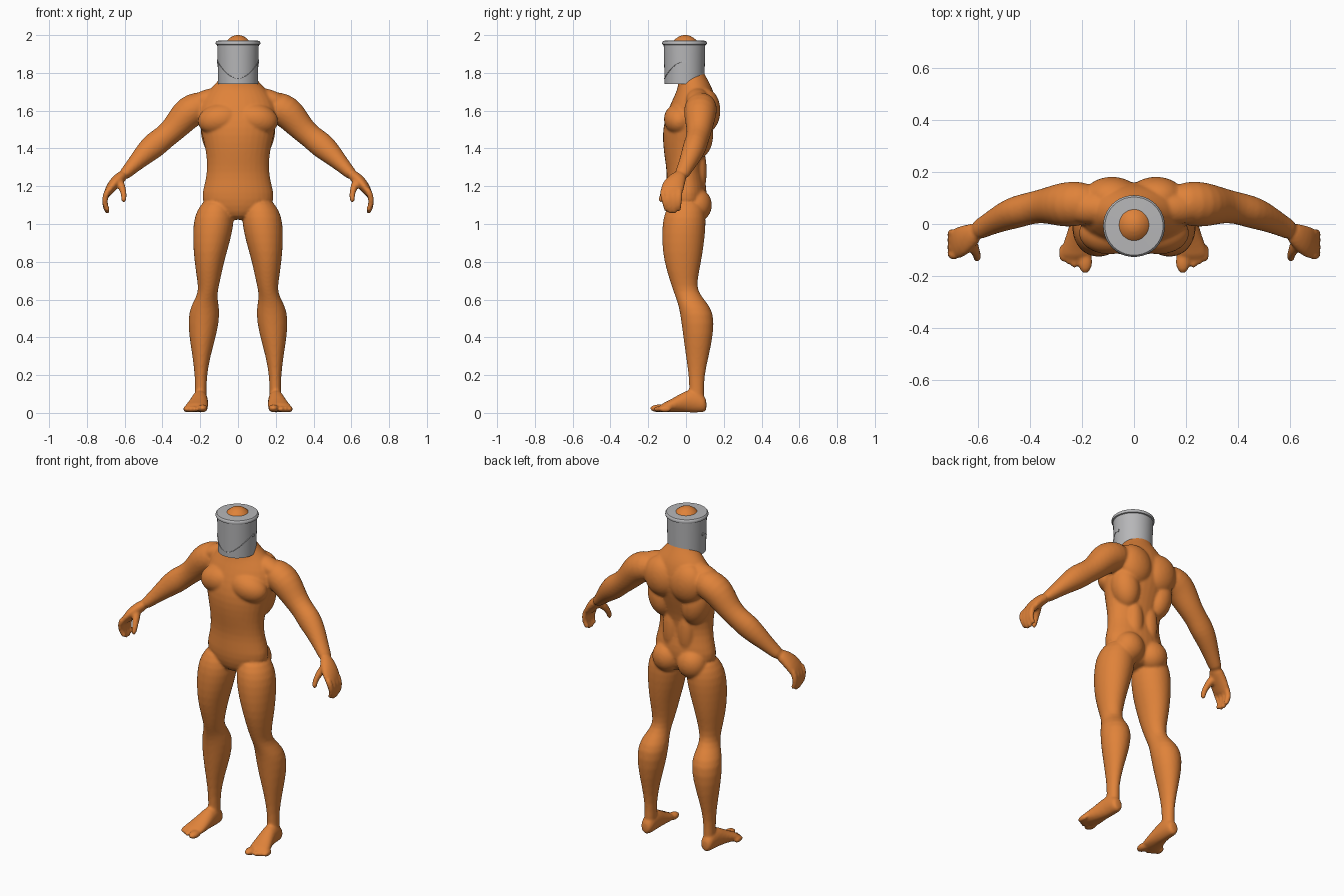
import bpy, bmesh, math
from mathutils import Vector, Matrix

cube = bpy.data.objects.get("Cube")
if cube:
    bpy.data.objects.remove(cube)


def material(name, rgb):
    mat = bpy.data.materials.new(name)
    mat.use_nodes = True
    mat.diffuse_color = (*rgb, 1)
    bsdf = next(n for n in mat.node_tree.nodes if n.type == 'BSDF_PRINCIPLED')
    bsdf.inputs["Base Color"].default_value = (*rgb, 1)
    return mat


def finish(bm, name, mat):
    bmesh.ops.recalc_face_normals(bm, faces=bm.faces[:])
    mesh = bpy.data.meshes.new(name)
    bm.to_mesh(mesh)
    bm.free()
    mesh.materials.append(mat)
    obj = bpy.data.objects.new(name, mesh)
    bpy.context.collection.objects.link(obj)
    return obj


def bridge(bm, loops, closed=False):
    """Skin a list of equal vertex loops."""
    n = len(loops[0])
    pairs = list(zip(loops, loops[1:]))
    if closed:
        pairs.append((loops[-1], loops[0]))
    for a, b in pairs:
        for i in range(n):
            j = (i + 1) % n
            bm.faces.new((a[i], a[j], b[j], b[i]))
    if not closed:
        bm.faces.new(loops[0][::-1])
        bm.faces.new(loops[-1])


def loft(bm, rings, sides=16):
    """Rings are (centre, half axis u, half axis v); slightly enlarged for subdivision."""
    loops = []
    for c, u, v in rings:
        angles = [math.tau * i / sides for i in range(sides)]
        loops.append([bm.verts.new(c + 1.03 * (u * math.cos(a) + v * math.sin(a)))
                      for a in angles])
    bridge(bm, loops)


def slices(bm, rows, axis):
    """Rows are (level, x min, x max, other min, other max) along z or y."""
    rings = []
    for level, x0, x1, b0, b1 in rows:
        x, b = (x0 + x1) / 2, (b0 + b1) / 2
        u = Vector(((x1 - x0) / 2, 0, 0))
        if axis == 'z':
            rings.append((Vector((x, b, level)), u, Vector((0, (b1 - b0) / 2, 0))))
        else:
            rings.append((Vector((x, level, b)), u, Vector((0, 0, (b1 - b0) / 2))))
    loft(bm, rings)


def limb(bm, rows):
    """Rows are (x, y, z, thickness radius, radius towards y) along a path."""
    pts = [Vector(r[:3]) for r in rows]
    rings = []
    for i, r in enumerate(rows):
        t = (pts[min(i + 1, len(pts) - 1)] - pts[max(i - 1, 0)]).normalized()
        v = Vector((0, 1, 0))
        v = (v - t * v.dot(t)).normalized()
        rings.append((pts[i], v.cross(t) * r[3], v * r[4]))
    loft(bm, rings)


def muscle(bm, centre, radii, tilt=0):
    m = Matrix.Translation(centre) @ Matrix.Rotation(tilt, 4, 'Y') @ Matrix.Diagonal((*radii, 1))
    bmesh.ops.create_icosphere(bm, subdivisions=3, radius=1, matrix=m)


skin = material("orange skin", (0.74, 0.225, 0.042))
metal = material("grey metal", (0.47, 0.47, 0.48))

bm = bmesh.new()

# Left leg
slices(bm, [(1.14, .05, .17, -.07, .08), (1.07, .025, .22, -.11, .10), (1.0, .022, .237, -.125, .105),
            (.9, .045, .238, -.127, .095), (.8, .075, .23, -.115, .08), (.7, .095, .215, -.085, .058),
            (.64, .11, .208, -.065, .062), (.59, .108, .235, -.045, .105), (.53, .095, .263, -.03, .148),
            (.42, .112, .261, -.016, .145), (.3, .148, .24, 0, .12), (.18, .168, .226, .018, .093),
            (.1, .165, .23, .015, .098), (.03, .17, .225, .03, .09)], 'z')

# Left foot and toes
slices(bm, [(.11, .175, .225, .01, .07), (.09, .163, .237, .002, .10), (.03, .16, .24, .002, .135),
            (-.04, .158, .258, .004, .095), (-.1, .157, .283, .004, .06), (-.14, .165, .285, .005, .045)], 'y')
muscle(bm, (.188, -.145, .024), (.028, .046, .021))
for i in range(3):
    muscle(bm, (.23 + .022 * i, -.137 + .013 * i, .02), (.016, .035, .017))

# Left arm, from inside the chest to the wrist
limb(bm, [(.13, .08, 1.63, .06, .06), (.2, .08, 1.622, .085, .085), (.26, .075, 1.595, .087, .087),
          (.30, .073, 1.55, .078, .078), (.345, .07, 1.497, .066, .066), (.395, .062, 1.455, .062, .06),
          (.44, .05, 1.42, .069, .062), (.485, .035, 1.38, .06, .058), (.535, .012, 1.33, .046, .048),
          (.58, -.012, 1.283, .034, .04), (.615, -.03, 1.25, .03, .038)])

# Left hand
limb(bm, [(.60, -.022, 1.265, .028, .034), (.63, -.045, 1.24, .031, .046),
          (.66, -.065, 1.21, .03, .06), (.688, -.078, 1.17, .022, .06), (.695, -.08, 1.15, .016, .05)])
for i in range(4):
    y = -.122 + .029 * i
    drop = .012 if i in (1, 2) else 0
    tip = -.105 + .022 * i
    limb(bm, [(.682, y, 1.19, .016, .016), (.7, y, 1.155, .017, .016), (.707, (y + tip) / 2, 1.12, .015, .015),
              (.7, tip, 1.09 - drop, .014, .014), (.684, tip, 1.067 - drop, .012, .012)])
limb(bm, [(.635, -.06, 1.235, .024, .026), (.618, -.09, 1.205, .021, .024), (.606, -.115, 1.17, .016, .017),
          (.604, -.13, 1.14, .015, .015), (.606, -.135, 1.113, .012, .012)])

# Left half of the trunk muscles: chest, shoulder blade, flank, buttock
muscle(bm, (.095, -.035, 1.555), (.12, .083, .085), .2)
muscle(bm, (.085, .105, 1.6), (.11, .078, .12), .3)
muscle(bm, (.115, .06, 1.47), (.08, .085, .13), .2)
muscle(bm, (.05, .07, 1.28), (.05, .04, .14))
muscle(bm, (.082, .058, 1.1), (.088, .08, .09))
muscle(bm, (.17, .06, 1.66), (.12, .06, .05), .35)

# Mirror everything on the left to the right
copy = bmesh.ops.duplicate(bm, geom=bm.verts[:] + bm.edges[:] + bm.faces[:])["geom"]
for v in copy:
    if isinstance(v, bmesh.types.BMVert):
        v.co.x = -v.co.x

# Trunk and neck
trunk = [(1.02, .07, -.06, .06), (1.06, .15, -.09, .09), (1.13, .198, -.105, .11), (1.2, .178, -.103, .108),
         (1.27, .163, -.1, .09), (1.35, .163, -.112, .095), (1.43, .178, -.122, .12), (1.51, .2, -.122, .145),
         (1.59, .21, -.1, .165), (1.66, .19, -.07, .155), (1.71, .15, -.045, .142), (1.75, .112, -.04, .122),
         (1.79, .08, -.045, .1), (1.83, .07, -.05, .08), (1.9, .06, -.05, .06)]
slices(bm, [(z, -w, w, y0, y1) for z, w, y0, y1 in trunk], 'z')

# Head
muscle(bm, (0, -.004, 1.89), (.088, .092, .113))

body = finish(bm, "body", skin)
body.modifiers.new("round", 'SUBSURF').levels = 1
body.modifiers["round"].render_levels = 1
fuse = body.modifiers.new("fuse", 'REMESH')
fuse.mode = 'VOXEL'
fuse.voxel_size = .0075
fuse.use_smooth_shade = True
soft = body.modifiers.new("soften", 'SMOOTH')
soft.factor = .5
soft.iterations = 5


def lathe(name, profile, centre, sides=40):
    bm = bmesh.new()
    loops = []
    for r, z in profile:
        angles = [math.tau * i / sides for i in range(sides)]
        loops.append([bm.verts.new((centre[0] + r * math.cos(a), centre[1] + r * math.sin(a), z))
                      for a in angles])
    bridge(bm, loops, closed=True)
    return finish(bm, name, metal)


# Upturned bucket with a rolled rim and a pierced lid
bucket_y = -.008
bucket = lathe("bucket", [(.1, 1.74), (.105, 1.74), (.11, 1.948), (.117, 1.95), (.119, 1.957),
                          (.117, 1.965), (.112, 1.97), (.045, 1.972), (.045, 1.966), (.105, 1.962)],
               (0, bucket_y))

# Bucket handle hanging against the front wall, with an ear at each end
bm = bmesh.new()
path = []
steps = 24
for i in range(steps + 1):
    a = math.pi * (i / steps)
    z = 1.86 - .09 * math.sin(a) ** 2
    r = .1055 + .005 * (z - 1.74) / .2
    path.append(Vector((r * math.cos(a), bucket_y - r * math.sin(a), z)))
loops = []
for p in path:
    out = Vector((p.x, p.y - bucket_y, 0)).normalized()
    loops.append([bm.verts.new(p + .002 * (out * math.cos(k) + Vector((0, 0, math.sin(k)))))
                  for k in (math.tau * j / 6 for j in range(6))])
bridge(bm, loops)
for s in (1, -1):
    m = Matrix.Translation((s * .108, bucket_y, 1.86)) @ Matrix.Rotation(math.pi / 2, 4, 'Y')
    bmesh.ops.create_cone(bm, cap_ends=True, segments=12, radius1=.01, radius2=.01, depth=.006, matrix=m)
handle = finish(bm, "bucket_handle", metal)

# Smooth shading with crisp metal edges
for obj in (bucket, handle):
    bpy.ops.object.select_all(action='DESELECT')
    obj.select_set(True)
    bpy.context.view_layer.objects.active = obj
    bpy.ops.object.shade_smooth_by_angle(angle=math.radians(35))
